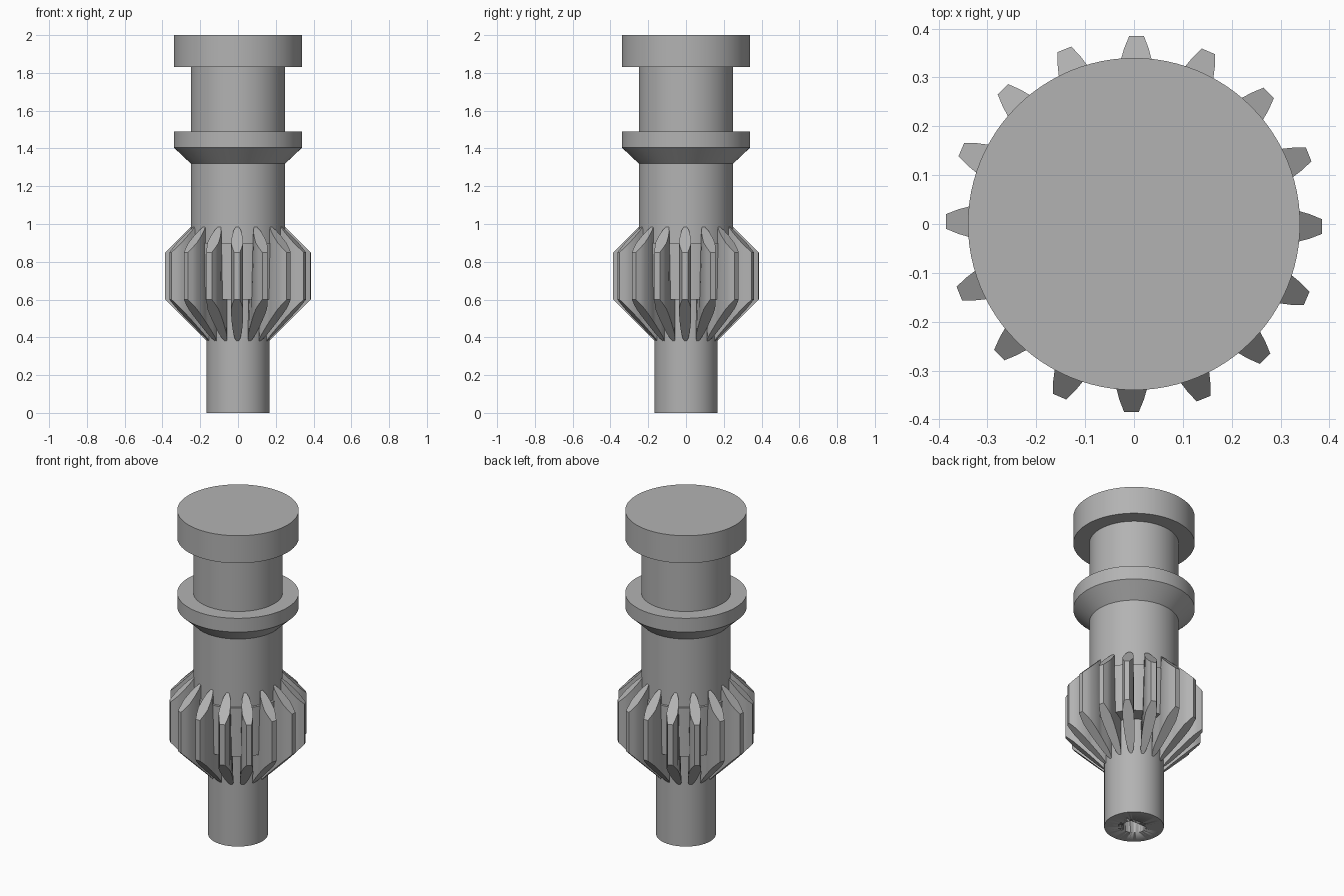
import bpy, bmesh
from math import sin, cos, pi, radians

cube = bpy.data.objects.get("Cube")
if cube:
    bpy.data.objects.remove(cube)

steel = bpy.data.materials.new("steel grey")
steel.use_nodes = True
GREY = (0.45, 0.45, 0.45, 1)
steel.diffuse_color = GREY
steel.node_tree.nodes["Principled BSDF"].inputs["Base Color"].default_value = GREY


def finish(name, bm):
    """Turn a bmesh into a shaded object."""
    bmesh.ops.recalc_face_normals(bm, faces=bm.faces)
    mesh = bpy.data.meshes.new(name)
    bm.to_mesh(mesh)
    bm.free()
    mesh.materials.append(steel)
    obj = bpy.data.objects.new(name, mesh)
    bpy.context.collection.objects.link(obj)
    bpy.ops.object.select_all(action="DESELECT")
    obj.select_set(True)
    bpy.context.view_layer.objects.active = obj
    bpy.ops.object.shade_smooth_by_angle(angle=radians(25))
    return obj


def lathe(name, profile, steps=96):
    """Spin a radius/height profile around z."""
    bm = bmesh.new()
    verts = [bm.verts.new((r, 0, z)) for r, z in profile]
    edges = [bm.edges.new(pair) for pair in zip(verts, verts[1:])]
    bmesh.ops.spin(bm, geom=verts + edges, cent=(0, 0, 0), axis=(0, 0, 1),
                   angle=2 * pi, steps=steps, use_duplicate=False)
    bmesh.ops.remove_doubles(bm, verts=bm.verts, dist=1e-5)
    return finish(name, bm)


# Stepped shaft with collar and head
shaft = lathe("shaft", [
    (0, 0), (0.167, 0), (0.167, 0.6), (0.265, 0.6), (0.265, 0.9), (0.25, 0.9),
    (0.25, 1.32), (0.34, 1.405), (0.34, 1.49), (0.25, 1.49), (0.25, 1.83),
    (0.34, 1.83), (0.34, 2.0), (0, 2.0)])

# Flattened bore in the underside
bm = bmesh.new()
bore = []
for i in range(48):
    a = 2 * pi * i / 48
    bore.append(bm.verts.new((0.067 * cos(a), min(0.067 * sin(a), 0.04), -0.1)))
base = bm.faces.new(bore)
top = bmesh.ops.extrude_face_region(bm, geom=[base])["geom"]
bmesh.ops.translate(bm, vec=(0, 0, 0.5),
                    verts=[v for v in top if isinstance(v, bmesh.types.BMVert)])
cutter = finish("bore_cutter", bm)
cutter.hide_render = True
cutter.hide_set(True)
cut = shaft.modifiers.new("bore", "BOOLEAN")
cut.object = cutter
cut.solver = "EXACT"

# Pinion teeth: radius, half width at lower end, half width at upper end
TEETH = 16
TIP, LOW, HIGH = 0.385, 0.6, 0.85
stations = [(0.385, 0.015, 0.015), (0.36, 0.025, 0.025), (0.335, 0.032, 0.032),
            (0.30, 0.032, 0.028), (0.27, 0.03, 0.02), (0.25, 0.028, 0.008),
            (0.21, 0.023, 0.006), (0.18, 0.015, 0.004), (0.163, 0.004, 0.004)]
bm = bmesh.new()
for t in range(TEETH):
    a = 2 * pi * t / TEETH - radians(0.8)
    rings = []
    for r, low_w, high_w in stations:
        slope = TIP - r
        corners = [(-low_w, LOW - slope), (low_w, LOW - slope),
                   (high_w, HIGH + slope), (-high_w, HIGH + slope)]
        rings.append([bm.verts.new((r * cos(a) - w * sin(a), r * sin(a) + w * cos(a),
                                    min(z, 1.0))) for w, z in corners])
    for outer, inner in zip(rings, rings[1:]):
        for i in range(4):
            j = (i + 1) % 4
            bm.faces.new((outer[i], outer[j], inner[j], inner[i]))
    bm.faces.new(rings[0])
    bm.faces.new(rings[-1])
finish("pinion_teeth", bm)
